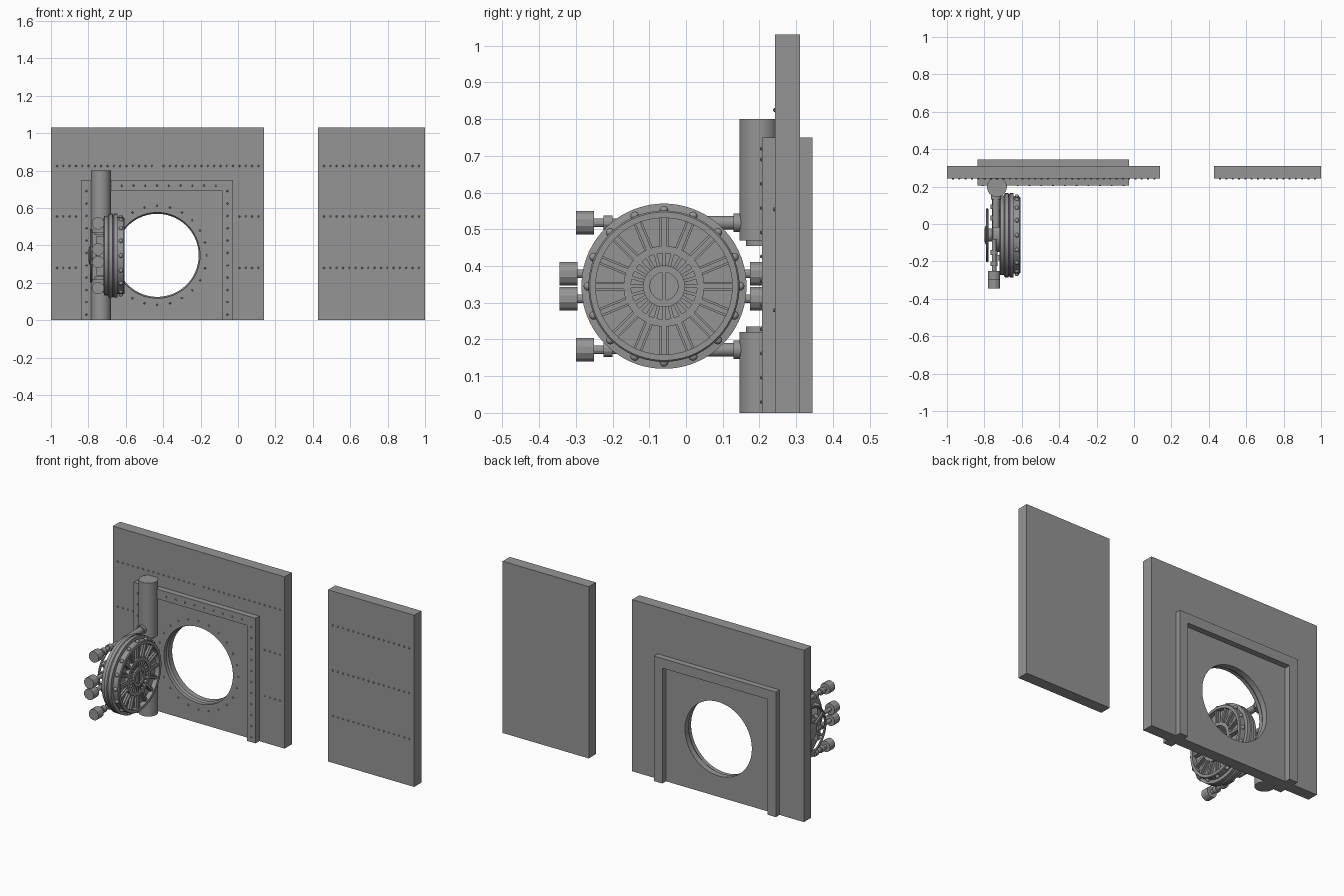
import bpy, bmesh, math
from mathutils import Vector, Matrix

if "Cube" in bpy.data.objects:
    bpy.data.objects.remove(bpy.data.objects["Cube"])

steel = bpy.data.materials.new("grey_steel")
steel.diffuse_color = (0.3, 0.3, 0.3, 1)
steel.use_nodes = True
steel.node_tree.nodes["Principled BSDF"].inputs["Base Color"].default_value = steel.diffuse_color


def finish(bm, name, smooth=False):
    bmesh.ops.recalc_face_normals(bm, faces=bm.faces)
    me = bpy.data.meshes.new(name)
    bm.to_mesh(me)
    bm.free()
    if smooth:
        for p in me.polygons:
            p.use_smooth = True
        me.set_sharp_from_angle(angle=math.radians(32))
    me.materials.append(steel)
    ob = bpy.data.objects.new(name, me)
    bpy.context.collection.objects.link(ob)
    return ob


def add_box(bm, x, y, z, rot=Matrix()):
    c = Vector(((x[0] + x[1]) / 2, (y[0] + y[1]) / 2, (z[0] + z[1]) / 2))
    s = Matrix.Diagonal((x[1] - x[0], y[1] - y[0], z[1] - z[0], 1))
    bmesh.ops.create_cube(bm, size=1, matrix=rot @ Matrix.Translation(c) @ s)


def box(name, x, y, z):
    bm = bmesh.new()
    add_box(bm, x, y, z)
    return finish(bm, name)


def add_lathe(bm, prof, loc, axis, n):
    """Revolve (radius, height) points around an axis, with capped ends."""
    m = Matrix.Translation(loc) @ Vector(axis).to_track_quat('Z', 'Y').to_matrix().to_4x4()
    rings = [[bm.verts.new(m @ Vector((r * math.cos(2 * math.pi * (i + .5) / n),
                                       r * math.sin(2 * math.pi * (i + .5) / n), h)))
              for i in range(n)] for r, h in prof]
    for a, b in zip(rings, rings[1:]):
        for i in range(n):
            j = (i + 1) % n
            bm.faces.new((a[i], a[j], b[j], b[i]))
    bm.faces.new(rings[0])
    bm.faces.new(rings[-1])


def lathe(name, prof, loc, axis, n=48):
    bm = bmesh.new()
    add_lathe(bm, prof, loc, axis, n)
    return finish(bm, name, True)


X, Y, Z = (1, 0, 0), (0, 1, 0), (0, 0, 1)
HX, HZ = -0.432, 0.347          # centre of the round opening
DY = -0.06                      # centre of the open door

# walls, with the stepped round opening cut through
wall = box("main_wall", (-1, 0.14), (0.242, 0.31), (0, 1.03))
box("side_wall", (0.428, 1), (0.242, 0.31), (0, 1.03))
cutter = lathe("opening_cutter", [(0.229, 0.2), (0.229, 0.265), (0.222, 0.275), (0.222, 0.4)],
               (HX, 0, HZ), Y, 64)
cutter.hide_render = True
mod = wall.modifiers.new("opening", 'BOOLEAN')
mod.object, mod.operation, mod.solver = cutter, 'DIFFERENCE', 'EXACT'
dg = bpy.context.evaluated_depsgraph_get()
wall.data = bpy.data.meshes.new_from_object(wall.evaluated_get(dg))
wall.modifiers.clear()
bpy.data.objects.remove(cutter)

# square frame, proud of the wall on both faces
FY = (0.207, 0.345)
box("frame_left", (-0.838, -0.782), FY, (0, 0.692))
box("frame_right", (-0.084, -0.028), FY, (0, 0.692))
box("frame_top", (-0.838, -0.028), FY, (0.692, 0.75))

# rivets on walls, frame and around the opening
bm = bmesh.new()


def rivet(x, y, z, r=0.006):
    bmesh.ops.create_icosphere(bm, subdivisions=1, radius=r, matrix=Matrix.Translation((x, y, z)))


for x0 in (-1, -0.43, 0.428):
    for i in range(16):
        x = x0 + 0.032 + i * 0.0338
        for z in (0.28, 0.555, 0.825):
            if z > 0.75 or not -0.85 < x < -0.02:
                rivet(x, 0.242, z)
for i in range(11):
    for x in (-0.81, -0.056):
        rivet(x, 0.207, 0.03 + i * 0.066)
    rivet(-0.81 + (i + 1) * 0.0628, 0.207, 0.72)
for i in range(24):
    a = 2 * math.pi * i / 24
    rivet(HX + 0.265 * math.cos(a), 0.242, HZ + 0.265 * math.sin(a))
finish(bm, "rivets")

# hinge column in two halves
for name, prof in (("hinge_column_lower", [(0.053, 0), (0.053, 0.22), (0.035, 0.22), (0.035, 0.235)]),
                   ("hinge_column_upper", [(0.035, 0.455), (0.035, 0.47), (0.053, 0.47), (0.053, 0.8)])):
    lathe(name, prof, (-0.733, 0.198, 0), Z, 32)

# round door turned from one profile, with recessed rings on its face
lathe("door_disc", [(0.195, -0.72), (0.212, -0.715), (0.212, -0.696), (0.225, -0.69),
                    (0.225, -0.672), (0.219, -0.668), (0.225, -0.664), (0.225, -0.645),
                    (0.206, -0.643), (0.206, -0.612), (0.202, -0.608), (0.186, -0.608),
                    (0.186, -0.636), (0.11, -0.636), (0.11, -0.614), (0.09, -0.614),
                    (0.09, -0.634), (0.057, -0.634), (0.057, -0.61), (0.038, -0.61),
                    (0.038, -0.618)], (0, DY, HZ - 0.002), X, 64)
CZ = HZ - 0.002


def spin(i, n):
    return Matrix.Translation((0, DY, CZ)) @ Matrix.Rotation(2 * math.pi * i / n, 4, 'X')


bm = bmesh.new()
for i in range(16):
    add_box(bm, (-0.64, -0.624), (-0.012, 0.012), (0.105, 0.19), spin(i, 16))
    add_box(bm, (-0.63, -0.614), (-0.007, 0.007), (0.105, 0.19), spin(i, 16))
for i in range(24):
    add_box(bm, (-0.64, -0.618), (-0.0045, 0.0045), (0.054, 0.094), spin(i, 24))
add_box(bm, (-0.625, -0.612), (-0.005, 0.005), (-0.037, 0.037), spin(0, 1))
finish(bm, "door_spokes")

# studs on the door edge
bm = bmesh.new()
for i in range(16):
    bmesh.ops.create_uvsphere(bm, u_segments=12, v_segments=8, radius=0.012,
                              matrix=spin(i, 16) @ Matrix.Translation((-0.626, 0, 0.207)))
finish(bm, "door_studs", True)

# locking bolts with heavy faceted heads, behind the door
BX = -0.748
bm = bmesh.new()
for z, ends in ((0.518, (-1,)), (0.172, (-1,)), (0.379, (-1, 1)), (0.311, (-1, 1))):
    inner = 0.19 if len(ends) == 1 else 0.235
    for s in ends:
        add_lathe(bm, [(0.012, 0.02), (0.012, inner + 0.005)], (BX, DY, z), (0, s, 0), 12)
        add_lathe(bm, [(0.02, 0.08), (0.02, 0.105)], (BX, DY, z), (0, s, 0), 12)
        add_lathe(bm, [(0.02, 0.14), (0.02, 0.165)], (BX, DY, z), (0, s, 0), 12)
        add_lathe(bm, [(0.033, inner), (0.033, inner + 0.05)], (BX, DY, z), (0, s, 0), 12)
finish(bm, "locking_bolts")
bm = bmesh.new()
for s in (-1, 1):
    y = DY + s * 0.12
    add_box(bm, (BX - 0.008, -0.71), (y - 0.015, y + 0.015), (0.24, 0.45))
finish(bm, "bolt_guides")

# hinge arms joining door and column
for z in (0.518, 0.172):
    lathe("hinge_arm", [(0.019, -0.02), (0.019, 0.13), (0.026, 0.13), (0.026, 0.16)],
          (-0.738, 0, z), Y, 20)

# hand wheel on the rear of the door
bm = bmesh.new()
n = 48
prev = None
rings = []
for i in range(n):
    m = spin(i, n)
    rings.append([bm.verts.new(m @ Vector((-0.785 + 0.007 * math.cos(k * math.pi / 4), 0,
                                           0.138 + 0.007 * math.sin(k * math.pi / 4)))) for k in range(8)])
for i in range(n):
    a, b = rings[i], rings[(i + 1) % n]
    for k in range(8):
        bm.faces.new((a[k], a[(k + 1) % 8], b[(k + 1) % 8], b[k]))
for i in range(6):
    add_box(bm, (-0.79, -0.78), (-0.007, 0.007), (0.02, 0.137), spin(i, 6))
add_lathe(bm, [(0.09, -0.715), (0.09, -0.755), (0.035, -0.76), (0.035, -0.778),
               (0.05, -0.778), (0.05, -0.794), (0.03, -0.8)], (0, DY, CZ), X, 32)
finish(bm, "hand_wheel", True)
